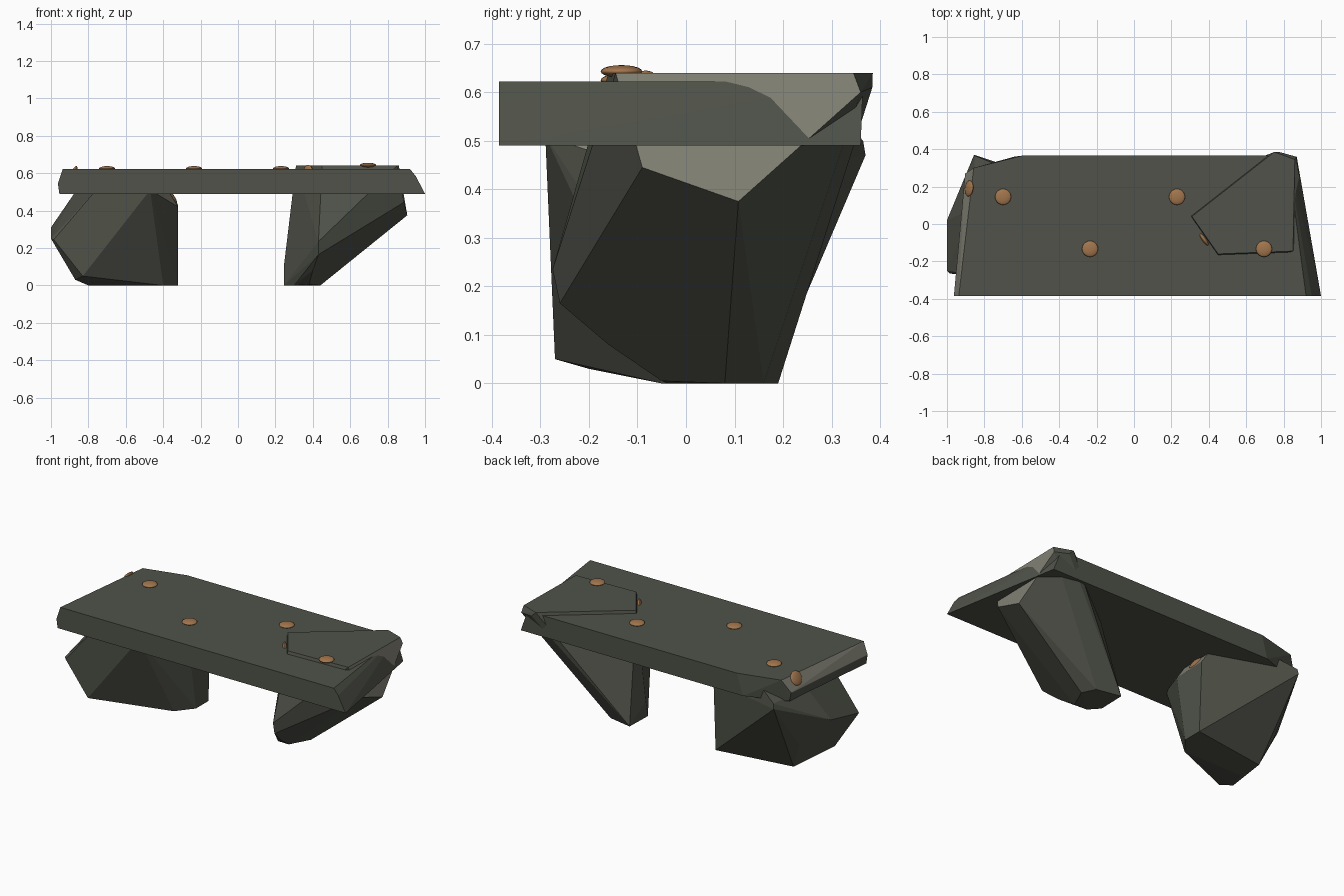
import bpy, bmesh
from mathutils import Vector


def material(name, rgb):
    m = bpy.data.materials.new(name)
    m.diffuse_color = (*rgb, 1)
    return m


STONE = material("dark stone", (0.080, 0.086, 0.067))
CHIP = material("pale chipped stone", (0.225, 0.22, 0.178))
BRONZE = material("bronze", (0.36, 0.18, 0.075))


def rock(name, points, is_chip):
    """Faceted convex block; faces whose normal passes is_chip are pale."""
    bm = bmesh.new()
    for p in points:
        bm.verts.new(p)
    res = bmesh.ops.convex_hull(bm, input=bm.verts[:])
    inside = {g for g in res["geom_interior"] if isinstance(g, bmesh.types.BMVert)}
    bmesh.ops.delete(bm, geom=list(inside), context="VERTS")
    bmesh.ops.dissolve_limit(bm, angle_limit=0.05, verts=bm.verts[:], edges=bm.edges[:])
    bmesh.ops.recalc_face_normals(bm, faces=bm.faces[:])
    for f in bm.faces:
        f.normal_update()
        f.material_index = 1 if is_chip(f.normal) else 0
    me = bpy.data.meshes.new(name)
    bm.to_mesh(me)
    bm.free()
    me.materials.append(STONE)
    me.materials.append(CHIP)
    ob = bpy.data.objects.new(name, me)
    bpy.context.collection.objects.link(ob)


def stud(name, loc, normal=(0, 0, 1)):
    """Flattened round bronze stud lying on a surface."""
    bpy.ops.mesh.primitive_uv_sphere_add(segments=20, ring_count=10, radius=1, location=loc)
    ob = bpy.context.object
    ob.name = name
    ob.scale = (0.043, 0.043, 0.013)
    ob.rotation_mode = "QUATERNION"
    ob.rotation_quaternion = Vector(normal).to_track_quat("Z", "Y")
    ob.data.materials.append(BRONZE)
    bpy.ops.object.shade_smooth()


# Bench slab with a pale chipped left end and a sloping right end
rock("bench_slab", [
    (-0.955, -0.385, 0.49), (-0.89, 0.27, 0.49), (-0.64, 0.36, 0.49),
    (0.87, 0.36, 0.49), (1.0, -0.385, 0.49),
    (-0.963, -0.385, 0.545), (-0.903, 0.27, 0.545),
    (-0.937, -0.385, 0.622), (-0.857, 0.30, 0.622), (-0.60, 0.365, 0.622),
    (0.82, 0.365, 0.622), (0.92, -0.385, 0.622), (0.95, -0.385, 0.585),
], lambda n: n.x < -0.5 and n.z > 0.2)

# Left boulder leg, ending inside the slab
rock("left_leg", [
    (-0.83, -0.27, 0.05), (-0.87, -0.20, 0.03), (-0.80, -0.05, 0.0),
    (-0.40, -0.05, 0.0), (-0.32, 0.17, 0.0), (-0.32, 0.05, 0.0), (-0.80, 0.10, 0.0),
    (-0.985, -0.265, 0.245), (-1.0, -0.25, 0.25), (-1.0, 0.02, 0.31), (-0.87, 0.14, 0.17),
    (-0.855, 0.37, 0.47), (-0.85, 0.365, 0.50),
    (-0.87, 0.08, 0.50), (-0.75, -0.285, 0.52), (-0.47, -0.29, 0.51),
    (-0.32, -0.02, 0.42), (-0.32, 0.19, 0.43),
    (-0.40, 0.0, 0.55), (-0.40, 0.2, 0.55), (-0.74, 0.32, 0.55),
], lambda n: n.x > 0.5 and n.z > 0.1)

# Right boulder leg, leaning outwards and breaking through the slab top
rock("right_leg", [
    (0.31, 0.04, 0.64), (0.45, -0.16, 0.64), (0.85, -0.145, 0.64),
    (0.86, 0.345, 0.64), (0.75, 0.385, 0.64), (0.70, 0.345, 0.64),
    (0.867, 0.36, 0.60), (0.78, 0.384, 0.61),
    (0.905, 0.108, 0.375), (0.888, -0.09, 0.445),
    (0.43, -0.26, 0.165), (0.43, -0.275, 0.235), (0.40, -0.16, 0.08),
    (0.38, -0.05, 0.005), (0.30, -0.04, 0.0), (0.245, 0.02, 0.0), (0.245, 0.04, 0.10),
    (0.25, 0.19, 0.0), (0.40, 0.16, 0.0), (0.44, 0.08, 0.0),
], lambda n: n.x > 0.5 and n.z > 0.1)

# Zigzag row of studs on the seat
for i in range(4):
    stud(f"seat_stud_{i + 1}",
         (-0.70 + 0.465 * i, 0.145 if i % 2 == 0 else -0.133, 0.643 if i == 3 else 0.625))

# Studs on the chipped edges
stud("left_end_stud", (-0.882, 0.19, 0.60), (-0.88, 0.1, 0.47))
stud("right_leg_stud", (0.375, -0.083, 0.602), (-0.82, -0.57, 0))
stud("left_leg_stud", (-0.352, 0.10, 0.472), (0.83, 0, 0.55))
